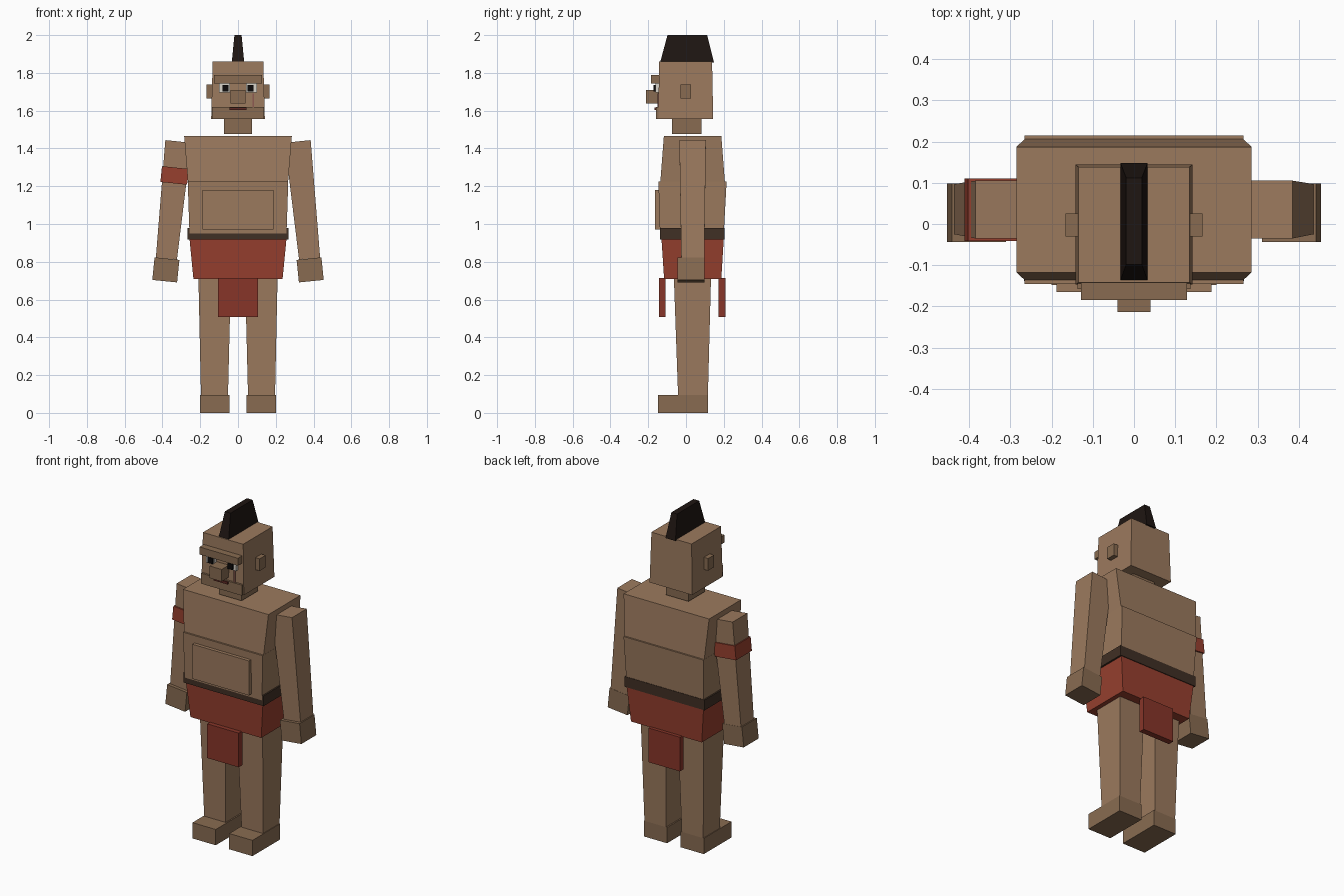
import bpy, bmesh, math
from mathutils import Matrix, Vector


def material(name, r, g, b):
    # 0-255 display colour converted to linear
    m = bpy.data.materials.new(name)
    m.diffuse_color = [(c / 255) ** 2.2 for c in (r, g, b)] + [1]
    return m


SKIN = material("skin", 154, 121, 94)
SHADE = material("dark_skin", 135, 107, 82)
RED = material("red_cloth", 150, 66, 50)
FLAP = material("dark_red_cloth", 134, 56, 45)
LEATHER = material("leather", 66, 51, 41)
HAIR = material("hair", 36, 28, 25)
WHITE = material("eye_white", 215, 210, 200)
BLACK = material("pupil", 20, 18, 18)
LIP = material("lip", 95, 45, 40)
SCAR = material("scar", 140, 90, 82)


def block(name, mat, bottom, top, z0, z1, tilt=0.0, pivot=(0, 0, 0), mirror=False):
    """Tapered block; bottom and top are rectangles (x0, x1, y0, y1)."""
    bm = bmesh.new()
    rings = []
    for (x0, x1, y0, y1), z in ((bottom, z0), (top, z1)):
        rings.append([bm.verts.new(p) for p in
                      ((x0, y0, z), (x1, y0, z), (x1, y1, z), (x0, y1, z))])
    lo, hi = rings
    bm.faces.new(lo[::-1])
    bm.faces.new(hi)
    for i in range(4):
        j = (i + 1) % 4
        bm.faces.new((lo[i], lo[j], hi[j], hi[i]))
    bm.transform(Matrix.Translation(Vector(pivot)) @ Matrix.Rotation(tilt, 4, 'Y'))
    me = bpy.data.meshes.new(name)
    bm.to_mesh(me)
    bm.free()
    me.materials.append(mat)
    ob = bpy.data.objects.new(name, me)
    bpy.context.collection.objects.link(ob)
    if mirror:
        ob.modifiers.new("mirror", 'MIRROR').use_mirror_merge = False
    return ob


def box(name, mat, x0, x1, y0, y1, z0, z1, **kw):
    r = (x0, x1, y0, y1)
    return block(name, mat, r, r, z0, z1, **kw)


# Legs and feet
box("feet", SHADE, 0.045, 0.20, -0.148, 0.116, 0, 0.095, mirror=True)
block("legs", SKIN, (0.053, 0.196, -0.042, 0.116), (0.037, 0.21, -0.065, 0.133),
      0.095, 0.74, mirror=True)

# Loincloth and belt
block("skirt", RED, (-0.236, 0.236, -0.116, 0.187), (-0.257, 0.257, -0.13, 0.2), 0.71, 0.925)
box("front_flap", FLAP, -0.105, 0.105, -0.143, -0.108, 0.508, 0.714)
box("back_flap", FLAP, -0.105, 0.105, 0.172, 0.208, 0.508, 0.714)
box("belt", LEATHER, -0.267, 0.267, -0.138, 0.204, 0.918, 0.98)

# Torso
block("lower_torso", SKIN, (-0.257, 0.257, -0.138, 0.2), (-0.266, 0.266, -0.146, 0.215), 0.95, 1.225)
block("chest", SKIN, (-0.265, 0.265, -0.136, 0.206), (-0.285, 0.285, -0.117, 0.187), 1.22, 1.467)
box("belly", SKIN, -0.188, 0.188, -0.165, -0.12, 0.972, 1.18)

# Arms, hands, armband
TILT = math.radians(-5.8)
block("arms", SKIN, (-0.056, 0.056, -0.025, 0.097), (-0.069, 0.069, -0.035, 0.105),
      -0.623, 0, tilt=TILT, pivot=(0.316, 0, 1.437), mirror=True)
box("hands", SHADE, -0.066, 0.066, -0.044, 0.098, -0.06, 0.06,
    tilt=TILT, pivot=(0.382, 0, 0.757), mirror=True)
box("armband", RED, -0.071, 0.071, -0.041, 0.11, -0.042, 0.042,
    tilt=-TILT, pivot=(-0.336, 0, 1.257))

# Head
box("neck", SHADE, -0.075, 0.075, -0.073, 0.083, 1.477, 1.56)
block("head", SKIN, (-0.142, 0.142, -0.147, 0.144), (-0.134, 0.134, -0.142, 0.138), 1.557, 1.86)
box("jaw", SHADE, -0.137, 0.137, -0.158, -0.1, 1.557, 1.62)
box("brow", SHADE, -0.128, 0.128, -0.184, -0.13, 1.745, 1.79)
box("nose", SHADE, -0.04, 0.04, -0.213, -0.13, 1.637, 1.71)
box("ears", SHADE, 0.13, 0.166, -0.03, 0.026, 1.665, 1.738, mirror=True)
box("eyes", WHITE, 0.043, 0.1, -0.162, -0.13, 1.697, 1.745, mirror=True)
box("pupils", BLACK, 0.05, 0.083, -0.172, -0.14, 1.702, 1.736, mirror=True)
box("mouth", LIP, -0.046, 0.046, -0.166, -0.14, 1.603, 1.618)
box("scar", SCAR, 0.077, 0.086, -0.152, -0.13, 1.62, 1.692)

# Crest of hair
block("hair_crest", HAIR, (-0.033, 0.033, -0.137, 0.148), (-0.019, 0.019, -0.098, 0.112), 1.855, 2.0)
